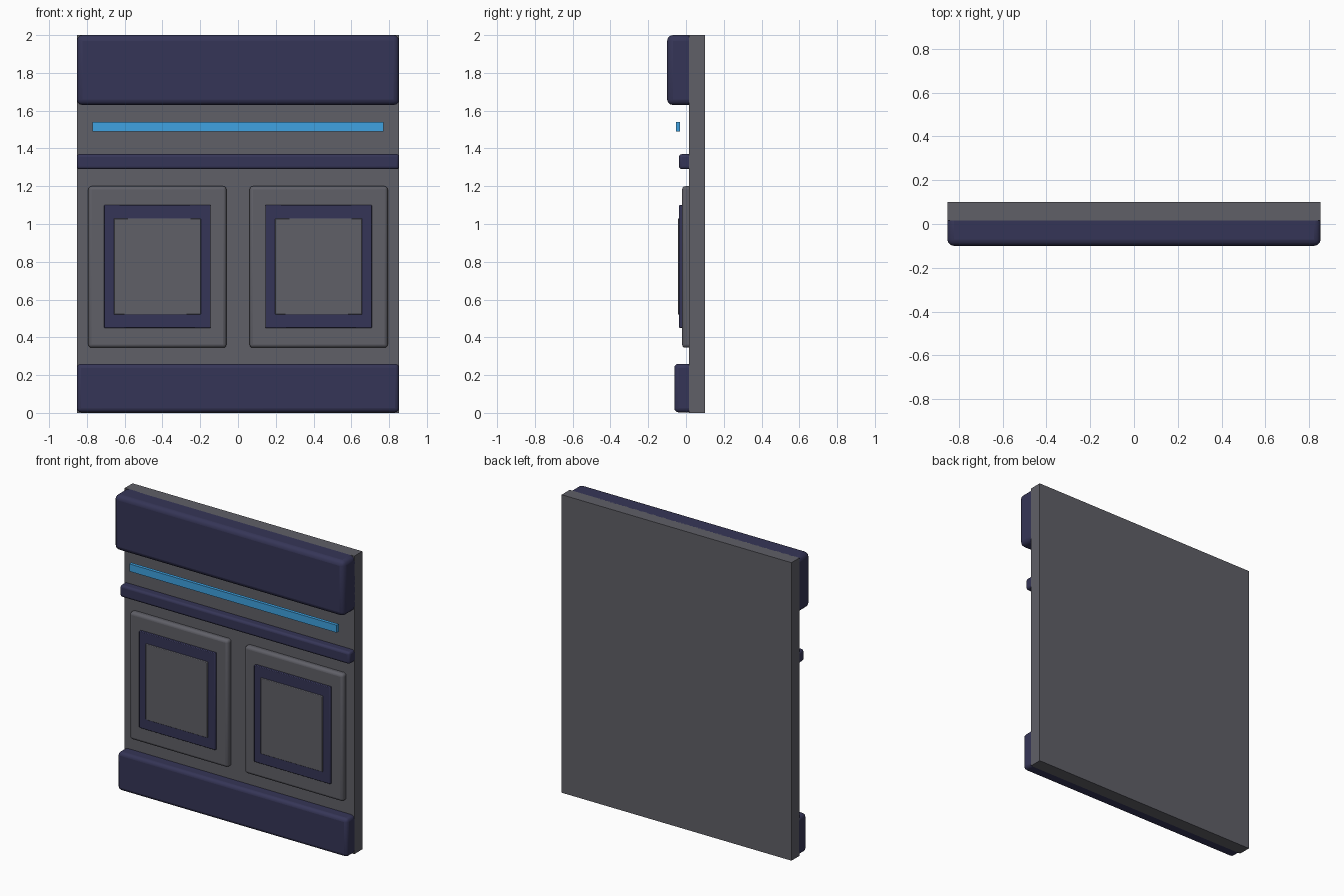
import bpy

if "Cube" in bpy.data.objects:
    bpy.data.objects.remove(bpy.data.objects["Cube"])


def material(name, rgb):
    m = bpy.data.materials.new(name)
    m.diffuse_color = (*rgb, 1)
    m.use_nodes = True
    m.node_tree.nodes["Principled BSDF"].inputs["Base Color"].default_value = m.diffuse_color
    return m


navy = material("navy", (0.036, 0.036, 0.095))
blue = material("light_blue", (0.05, 0.36, 0.75))
grey = material("panel_grey", (0.115, 0.115, 0.135))


def box(name, x, y, z, mat, bevel=0, segments=3):
    """Box from (min, max) ranges with optional rounded edges."""
    bpy.ops.mesh.primitive_cube_add(size=1)
    ob = bpy.context.object
    ob.name = name
    ob.location = [(a + b) / 2 for a, b in (x, y, z)]
    ob.scale = [b - a for a, b in (x, y, z)]
    bpy.ops.object.transform_apply(location=False, rotation=False, scale=True)
    ob.data.materials.append(mat)
    if bevel:
        mod = ob.modifiers.new("rounded_edges", 'BEVEL')
        mod.width = bevel
        mod.segments = segments
        bpy.ops.object.shade_smooth_by_angle()
    return ob


# Backing wall
full = (-0.853, 0.853)
box("back_wall", full, (0.015, 0.10), (0, 2), grey)

# Horizontal bands, their rounded backs sunk into the wall
box("top_band", full, (-0.10, 0.05), (1.63, 2.0), navy, 0.03)
box("middle_rail", full, (-0.037, 0.04), (1.29, 1.37), navy, 0.015)
box("bottom_band", full, (-0.062, 0.04), (0.003, 0.26), navy, 0.022)

# Light strip, standing clear of the wall
box("light_strip", (-0.77, 0.77), (-0.053, -0.031), (1.49, 1.54), blue)

# Two raised panels, each with a stepped border and inset plate
for side, label in ((-1, "left"), (1, "right")):
    c = side * 0.427
    def span(w):
        return (c - w / 2, c + w / 2)
    box(label + "_panel", span(0.732), (-0.021, 0.04), (0.345, 1.20), grey, 0.018)
    box(label + "_border", span(0.565), (-0.037, 0.0), (0.45, 1.10), navy, 0.004, 2)
    box(label + "_plate", span(0.46), (-0.043, -0.01), (0.52, 1.03), grey, 0.004, 2)
